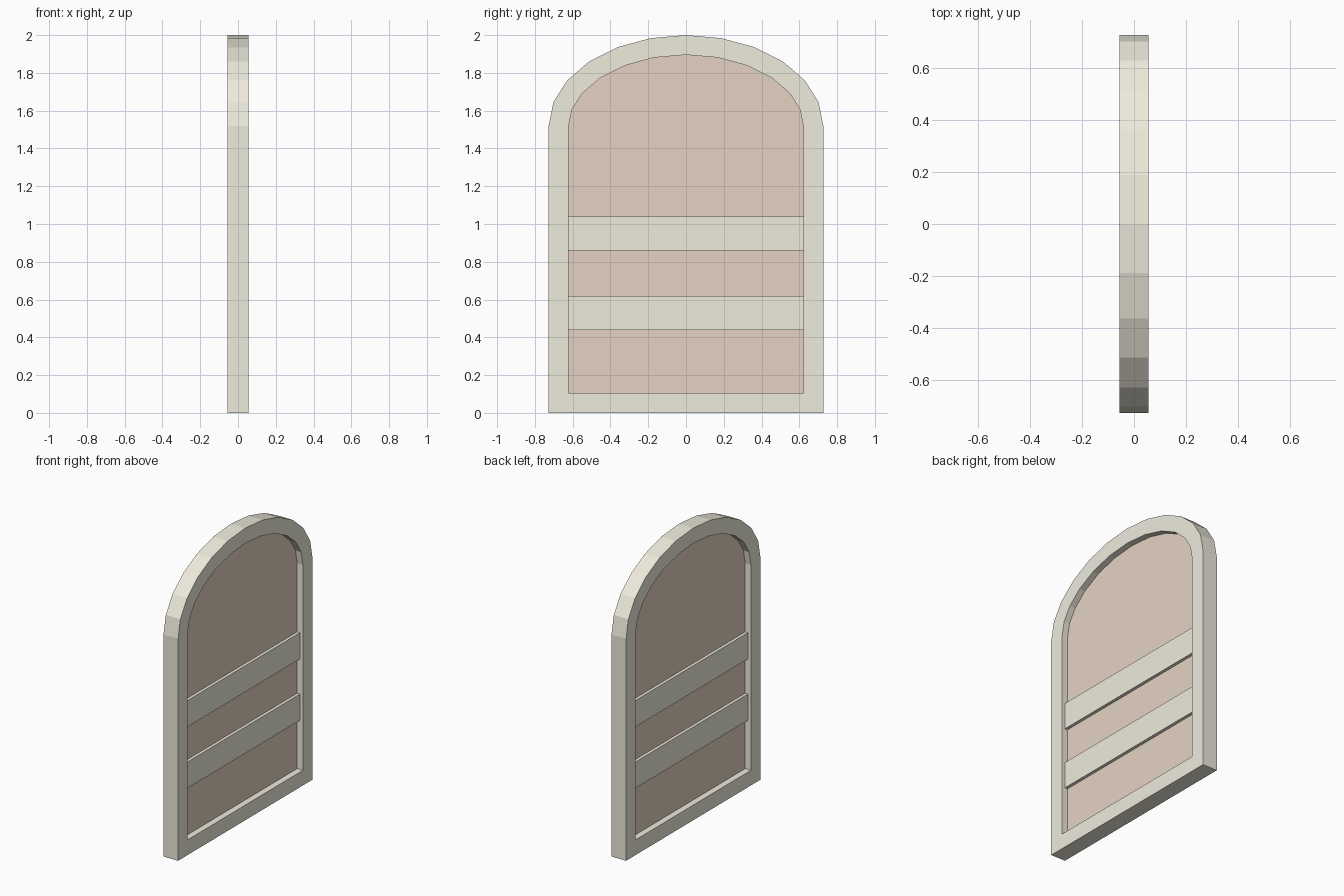
import bpy, bmesh, math

if "Cube" in bpy.data.objects:
    bpy.data.objects.remove(bpy.data.objects["Cube"])

W, SPRING, RISE = 0.727, 1.52, 0.48   # half width, arch start height, arch rise
BORDER, FRAME_X, PLANK_X, PANEL_X = 0.104, 0.055, 0.033, 0.012


def material(name, r, g, b):
    mat = bpy.data.materials.new(name)
    mat.diffuse_color = (r, g, b, 1)
    mat.use_nodes = True
    mat.node_tree.nodes["Principled BSDF"].inputs["Base Color"].default_value = mat.diffuse_color
    return mat


def arch_outline():
    pts = [(-W, 0), (W, 0)]
    for i in range(13):
        a = math.pi * i / 12
        pts.append((W * math.cos(a), SPRING + RISE * math.sin(a)))
    return pts


def slab(name, half, keep, mat):
    """Arched outline, inset by the border; keep the rim or the inside, then thicken."""
    bm = bmesh.new()
    face = bm.faces.new([bm.verts.new((-half, y, z)) for y, z in arch_outline()])
    bm.normal_update()
    bmesh.ops.inset_region(bm, faces=[face], thickness=BORDER,
                           use_boundary=True, use_even_offset=True)
    inside = min(bm.faces, key=lambda f: -len(f.verts))
    drop = [inside] if keep == "rim" else [f for f in bm.faces if f is not inside]
    bmesh.ops.delete(bm, geom=drop, context='FACES')
    ext = bmesh.ops.extrude_face_region(bm, geom=bm.faces[:], use_keep_orig=True)
    verts = [g for g in ext["geom"] if isinstance(g, bmesh.types.BMVert)]
    bmesh.ops.translate(bm, verts=verts, vec=(2 * half, 0, 0))
    bmesh.ops.recalc_face_normals(bm, faces=bm.faces[:])
    mesh = bpy.data.meshes.new(name)
    bm.to_mesh(mesh)
    bm.free()
    mesh.materials.append(mat)
    bpy.context.collection.objects.link(bpy.data.objects.new(name, mesh))


def plank(name, z, mat):
    bpy.ops.mesh.primitive_cube_add(size=1, location=(0, 0, z))
    obj = bpy.context.object
    obj.name = name
    obj.scale = (2 * PLANK_X, 2 * (W - BORDER), 0.18)
    obj.data.materials.append(mat)


cream = material("cream_paint", 0.86, 0.83, 0.72)
wood = material("panel_wood", 0.78, 0.65, 0.54)

# Arched frame and recessed panel
slab("door_frame", FRAME_X, "rim", cream)
slab("door_panel", PANEL_X, "inside", wood)

# Horizontal planks across both faces
plank("lower_plank", 0.53, cream)
plank("upper_plank", 0.95, cream)
